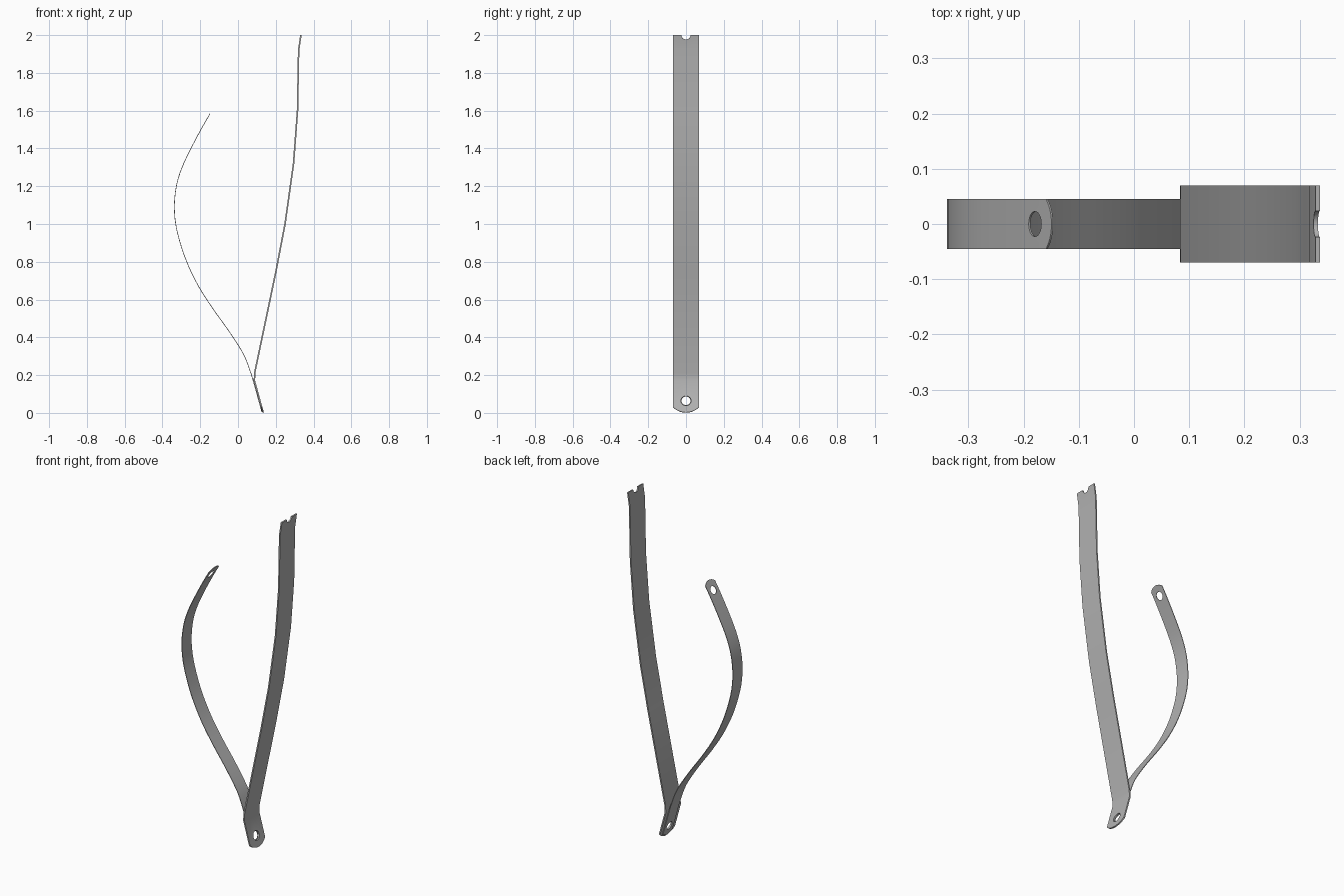
import bpy, bmesh, math
from mathutils import Vector

cube = bpy.data.objects.get("Cube")
if cube:
    bpy.data.objects.remove(cube)

# One bare metal colour
metal = bpy.data.materials.new("grey metal")
metal.use_nodes = True
metal.diffuse_color = (0.45, 0.45, 0.45, 1)
metal.node_tree.nodes["Principled BSDF"].inputs["Base Color"].default_value = (0.45, 0.45, 0.45, 1)


def smooth_path(pts, steps):
    """Catmull-Rom points through the given path."""
    p = [2 * pts[0] - pts[1]] + pts + [2 * pts[-1] - pts[-2]]
    out = []
    for a, b, c, d in zip(p, p[1:], p[2:], p[3:]):
        for k in range(steps):
            t = k / steps
            out.append(0.5 * (2 * b + (c - a) * t + (2 * a - 5 * b + 4 * c - d) * t**2
                              + (3 * b - a - 3 * c + d) * t**3))
    return out + [pts[-1]]


def rounded_end(half, sag, n=16):
    """Shallow arc across the strip: (distance in from the tip, y)."""
    r = (half**2 + sag**2) / (2 * sag)
    ys = [-half * math.cos(math.pi * k / n) for k in range(n + 1)]
    return [(r - math.sqrt(r * r - y * y), y) for y in ys]


def notched_end(half, radius, n=12):
    """Square end with a half-round notch."""
    arc = [(radius * math.sin(math.pi * k / n), -radius * math.cos(math.pi * k / n))
           for k in range(n + 1)]
    return [(0, -half)] + arc + [(0, half)]


def circle(s, radius, n=24):
    return [(s + radius * math.cos(math.tau * k / n), radius * math.sin(math.tau * k / n))
            for k in range(n)]


def bent_strip(name, path, start, end, holes, thickness):
    """Cut a flat blank with holes, fold it along the path, then thicken it."""
    stations = [0.0]
    for a, b in zip(path, path[1:]):
        stations.append(stations[-1] + (b - a).length)
    length = stations[-1]
    outline = start + [(length - s, y) for s, y in reversed(end)]
    loops = [outline] + [circle(s if s > 0 else length + s, r) for s, r in holes]

    bm = bmesh.new()
    for loop in loops:
        vs = [bm.verts.new((s, y, 0)) for s, y in loop]
        for a, b in zip(vs, vs[1:] + vs[:1]):
            bm.edges.new((a, b))
    bmesh.ops.triangle_fill(bm, edges=bm.edges[:], use_beauty=True, normal=(0, 0, 1))
    for s in stations[1:-1]:
        bmesh.ops.bisect_plane(bm, geom=bm.verts[:] + bm.edges[:] + bm.faces[:],
                               plane_co=(s, 0, 0), plane_no=(1, 0, 0), dist=1e-5)
    for v in bm.verts:
        s, y = v.co.x, v.co.y
        i = max(k for k in range(len(path) - 1) if k == 0 or stations[k] <= s)
        p = path[i].lerp(path[i + 1], (s - stations[i]) / (stations[i + 1] - stations[i]))
        v.co = (p.x, y, p.y)
    bmesh.ops.recalc_face_normals(bm, faces=bm.faces[:])

    mesh = bpy.data.meshes.new(name)
    bm.to_mesh(mesh)
    bm.free()
    mesh.materials.append(metal)
    ob = bpy.data.objects.new(name, mesh)
    bpy.context.collection.objects.link(ob)
    bpy.ops.object.select_all(action='DESELECT')
    ob.select_set(True)
    bpy.context.view_layer.objects.active = ob
    mod = ob.modifiers.new("thickness", 'SOLIDIFY')
    mod.thickness = thickness
    mod.offset = 0
    bpy.ops.object.modifier_apply(modifier=mod.name)
    bpy.ops.object.shade_smooth_by_angle(angle=math.radians(30))
    return ob


# Tall wide strip, with a kinked foot and a notched top
wide = [Vector(p) for p in [
    (0.133, 0.002), (0.087, 0.17), (0.088, 0.21), (0.2, 0.745), (0.249, 1.0),
    (0.294, 1.32), (0.315, 1.6), (0.321, 1.92), (0.333, 2.0)]]
bent_strip("wide_strip", wide, rounded_end(0.07, 0.031), notched_end(0.07, 0.024),
           [(0.064, 0.027)], 0.008)

# Narrow springy strip, bowed away from the wide one
narrow = [Vector(p) for p in [
    (0.126, 0.006), (0.104, 0.086), (0.08, 0.172), (0.062, 0.228), (0.026, 0.317), (-0.053, 0.44),
    (-0.132, 0.55), (-0.206, 0.665), (-0.265, 0.784), (-0.303, 0.89), (-0.329, 0.995),
    (-0.337, 1.1), (-0.325, 1.207), (-0.296, 1.3), (-0.254, 1.39), (-0.199, 1.495),
    (-0.148, 1.584)]]
bent_strip("narrow_strip", smooth_path(narrow, 3), rounded_end(0.045, 0.02),
           rounded_end(0.045, 0.02), [(0.06, 0.024), (-0.06, 0.023)], 0.0035)
